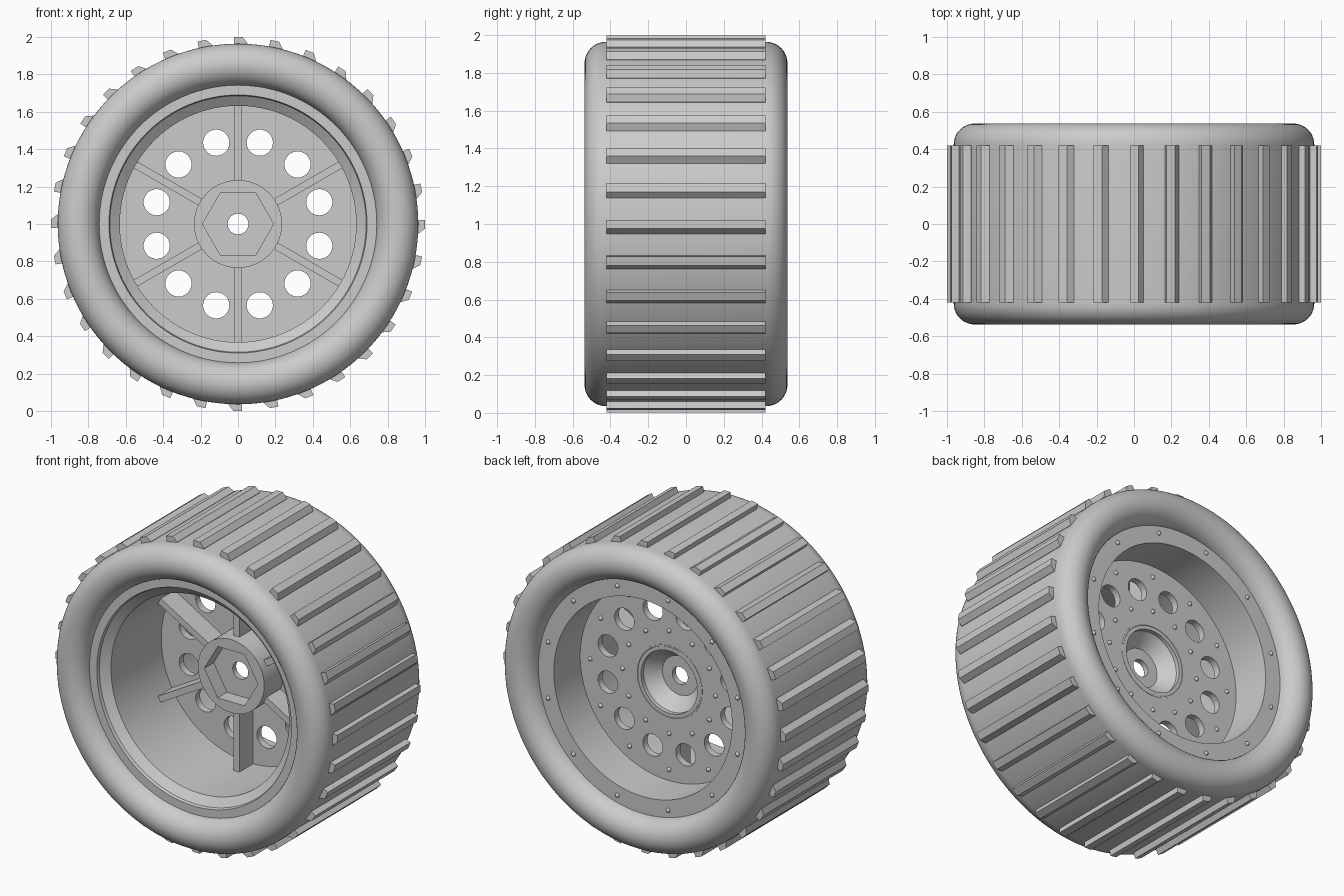
import bpy
import bmesh
from math import sin, cos, pi, radians
from mathutils import Matrix, Vector

cube = bpy.data.objects.get("Cube")
if cube:
    bpy.data.objects.remove(cube, do_unlink=True)

AXLE = Vector((0, 0, 1))

grey = bpy.data.materials.new("plain_grey")
grey.use_nodes = True
grey.diffuse_color = (0.6, 0.6, 0.6, 1)
grey.node_tree.nodes["Principled BSDF"].inputs["Base Color"].default_value = (0.6, 0.6, 0.6, 1)


def finish(name, bm, smooth=True):
    """Turn a bmesh built around the Y axis into an object on the axle."""
    bmesh.ops.recalc_face_normals(bm, faces=bm.faces)
    mesh = bpy.data.meshes.new(name)
    bm.to_mesh(mesh)
    bm.free()
    mesh.materials.append(grey)
    obj = bpy.data.objects.new(name, mesh)
    obj.location = AXLE
    bpy.context.collection.objects.link(obj)
    if smooth:
        shade(obj)
    return obj


def shade(obj):
    bpy.ops.object.select_all(action='DESELECT')
    obj.select_set(True)
    bpy.context.view_layer.objects.active = obj
    bpy.ops.object.shade_smooth_by_angle(angle=radians(30))


def lathe(name, profile, steps=96):
    """Revolve a closed (radius, y) profile around the Y axis."""
    bm = bmesh.new()
    rings = []
    for i in range(steps):
        a = 2 * pi * i / steps
        rings.append([bm.verts.new((r * cos(a), y, r * sin(a))) for r, y in profile])
    n = len(profile)
    for i in range(steps):
        here, there = rings[i], rings[(i + 1) % steps]
        for j in range(n):
            k = (j + 1) % n
            bm.faces.new((here[j], here[k], there[k], there[j]))
    return finish(name, bm)


def prism(bm, outline, y0, y1, angle=0):
    """Extrude an (x, z) outline along Y, turned about the axle."""
    turn = Matrix.Rotation(-angle, 3, 'Y')
    front, back = ([bm.verts.new(turn @ Vector((x, y, z))) for x, z in outline]
                   for y in (y0, y1))
    bm.faces.new(front)
    bm.faces.new(back[::-1])
    for j in range(len(outline)):
        k = (j + 1) % len(outline)
        bm.faces.new((front[j], back[j], back[k], front[k]))


def circle(radius, sides, cx=0):
    return [(cx + radius * cos(2 * pi * i / sides), radius * sin(2 * pi * i / sides))
            for i in range(sides)]


def cut(obj, cutter):
    """Subtract the cutter, bake the result and drop the cutter."""
    cutter.hide_render = True
    mod = obj.modifiers.new("cut", 'BOOLEAN')
    mod.operation = 'DIFFERENCE'
    mod.solver = 'EXACT'
    mod.object = cutter
    bpy.context.view_layer.update()
    graph = bpy.context.evaluated_depsgraph_get()
    baked = bpy.data.meshes.new_from_object(obj.evaluated_get(graph))
    obj.modifiers.clear()
    obj.data = baked
    bpy.data.objects.remove(cutter, do_unlink=True)
    shade(obj)


# Tyre: two rounded shoulders joined by a flat tread band
def shoulder(side):
    return [(0.852 + 0.112 * cos(a), side * (0.425 + 0.112 * sin(a)))
            for a in (pi * i / 20 for i in range(21))]


lathe("tire", shoulder(1)[::-1] + shoulder(-1), 128)

# Tread bars with one sloping flank
bm = bmesh.new()
bar = [(0.95, 0.022), (0.999, 0.022), (0.999, -0.025), (0.965, -0.052), (0.95, -0.052)]
for i in range(32):
    prism(bm, bar, -0.42, 0.42, 2 * pi * i / 32)
finish("tread_bars", bm, False)

# Rim barrel with front lip and rear flange
lathe("rim", [(0.745, -0.445), (0.69, -0.445), (0.685, -0.425), (0.632, -0.385),
              (0.632, 0.437), (0.745, 0.437)])

# Wheel disc with a ring of round holes
disc = lathe("wheel_disc", [(0.2, 0.125), (0.64, 0.125), (0.64, 0.17), (0.2, 0.17)])
bm = bmesh.new()
for i in range(12):
    prism(bm, circle(0.07, 32, 0.45), 0, 0.3, radians(30 * i + 15))
cut(disc, finish("hole_cutter", bm, False))

# Hub with axle hole, rear dish and front hex socket
hub = lathe("hub", [(0.235, -0.07), (0.055, -0.07), (0.055, 0.06), (0.125, 0.06),
                    (0.225, 0.172), (0.235, 0.172)])
bm = bmesh.new()
prism(bm, circle(0.19, 6), -0.3, 0.025)
cut(hub, finish("hex_cutter", bm, False))

# Stiffening ribs between hub and barrel
bm = bmesh.new()
for i in range(6):
    prism(bm, [(0.225, -0.02), (0.635, -0.02), (0.635, 0.02), (0.225, 0.02)],
          -0.015, 0.13, radians(60 * i + 30))
finish("ribs", bm, False)

# Rivet rings on the rear flange and the rear of the disc
for name, radius, y, start in (("flange_rivets", 0.695, 0.437, 15),
                               ("outer_disc_rivets", 0.56, 0.17, 0),
                               ("inner_disc_rivets", 0.33, 0.17, 0)):
    bm = bmesh.new()
    for i in range(12):
        a = radians(30 * i + start)
        bmesh.ops.create_uvsphere(
            bm, u_segments=12, v_segments=8, radius=0.014,
            matrix=Matrix.Translation((radius * cos(a), y, radius * sin(a))))
    finish(name, bm)
